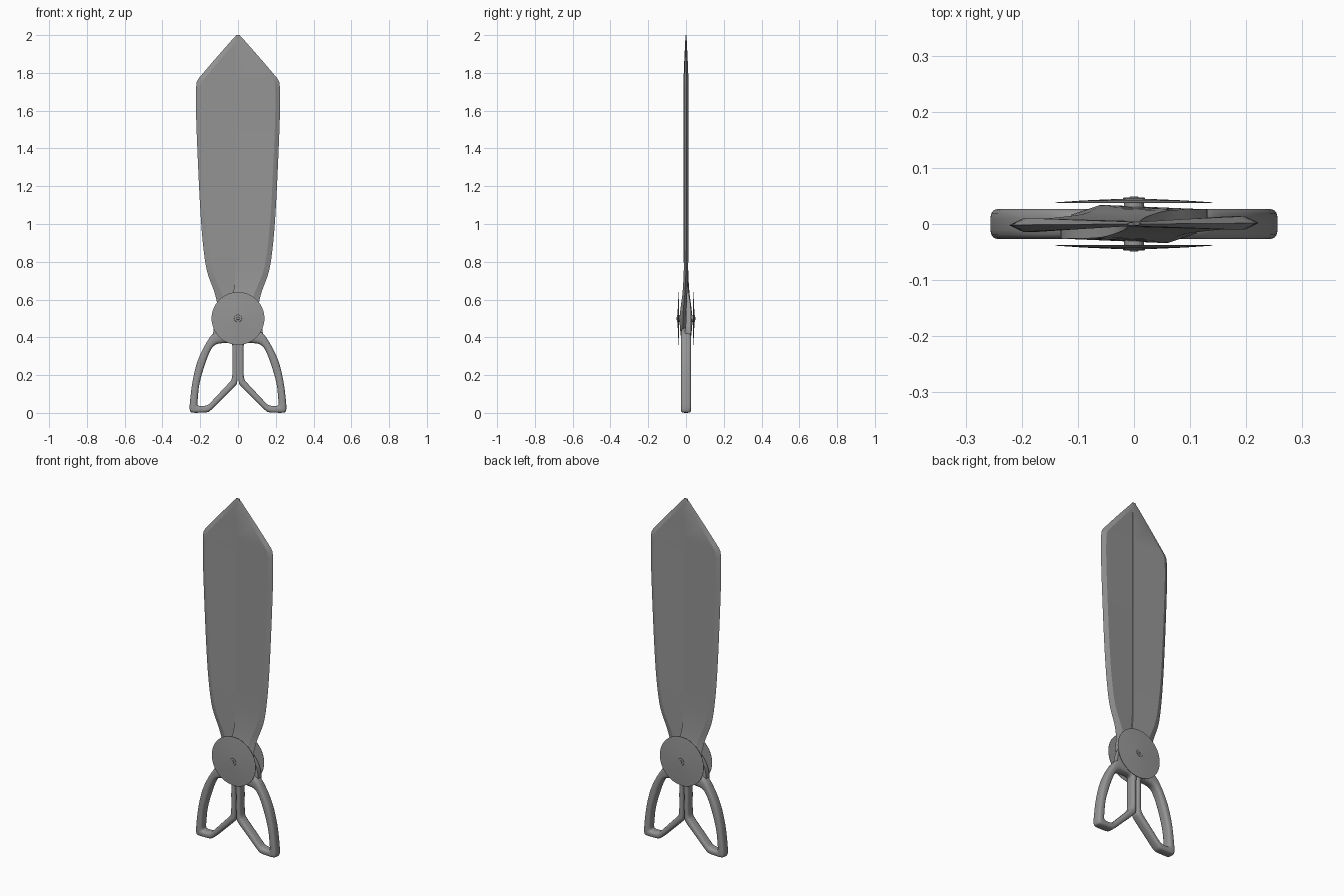
import bpy, bmesh, math
from mathutils import Vector

steel = bpy.data.materials.new("grey steel")
steel.diffuse_color = (0.3, 0.3, 0.3, 1)


def catmull(pts, n, closed):
    """Smooth interpolation through tuples of any length."""
    out, m = [], len(pts)
    at = (lambda k: pts[k % m]) if closed else (lambda k: pts[max(0, min(m - 1, k))])
    for i in range(m if closed else m - 1):
        for s in range(n):
            t = s / n
            a, b, c, d = at(i - 1), at(i), at(i + 1), at(i + 2)
            out.append(tuple(0.5 * (2 * q + (r - p) * t + (2 * p - 5 * q + 4 * r - w) * t * t
                                    + (3 * q - p - 3 * r + w) * t ** 3)
                             for p, q, r, w in zip(a, b, c, d)))
    if not closed:
        out.append(pts[-1])
    return out


def loft(name, rings, closed, angle):
    """Skin a list of equal rings; open lofts get end caps."""
    bm = bmesh.new()
    vr = [[bm.verts.new(p) for p in r] for r in rings]
    n, m = len(vr), len(vr[0])
    for i in range(n if closed else n - 1):
        a, b = vr[i], vr[(i + 1) % n]
        for j in range(m):
            bm.faces.new((a[j], a[(j + 1) % m], b[(j + 1) % m], b[j]))
    if not closed:
        bm.faces.new(vr[0])
        bm.faces.new(vr[-1])
    bmesh.ops.recalc_face_normals(bm, faces=bm.faces)
    me = bpy.data.meshes.new(name)
    bm.to_mesh(me)
    bm.free()
    me.materials.append(steel)
    ob = bpy.data.objects.new(name, me)
    bpy.context.collection.objects.link(ob)
    bpy.ops.object.select_all(action='DESELECT')
    ob.select_set(True)
    bpy.context.view_layer.objects.active = ob
    bpy.ops.object.shade_smooth_by_angle(angle=math.radians(angle))
    return ob


# Blade sections: z, inner x, outer x, bevel width, front y, back y, inner front y, inner back y
body = [
    (0.38, -0.13, 0.01, 0.02, -0.024, 0.010, -0.022, 0.010),
    (0.44, -0.13, 0.07, 0.03, -0.031, 0.002, -0.026, 0.004),
    (0.50, -0.11, 0.11, 0.05, -0.034, 0.000, -0.026, 0.000),
    (0.57, -0.06, 0.11, 0.04, -0.027, 0.003, -0.024, 0.000),
    (0.64, -0.025, 0.125, 0.035, -0.018, 0.007, -0.014, 0.000),
    (0.75, -0.013, 0.164, 0.03, -0.012, 0.011, -0.007, 0.001),
    (0.88, -0.012, 0.184, 0.027, -0.010, 0.013, -0.005, 0.002),
    (1.05, -0.012, 0.198, 0.025, -0.010, 0.014, -0.005, 0.002),
    (1.30, -0.012, 0.211, 0.025, -0.010, 0.014, -0.005, 0.002),
    (1.58, -0.012, 0.222, 0.025, -0.010, 0.014, -0.005, 0.002),
    (1.72, -0.012, 0.222, 0.025, -0.010, 0.014, -0.005, 0.002),
]
tip = [
    (1.75, -0.012, 0.219, 0.026, -0.010, 0.014, -0.005, 0.002),
    (1.77, -0.012, 0.209, 0.030, -0.010, 0.013, -0.005, 0.002),
    (1.87, -0.012, 0.124, 0.030, -0.007, 0.009, -0.005, 0.002),
    (1.97, -0.012, 0.036, 0.025, -0.004, 0.004, -0.004, 0.002),
    (1.99, -0.012, 0.018, 0.018, -0.003, 0.003, -0.003, 0.002),
    (2.00, -0.010, 0.004, 0.007, -0.002, 0.002, -0.002, 0.002),
]


def blade_ring(s):
    z, xi, xo, bev, f, b, fi, bi = s
    xb = xo - bev
    return [(xi, fi, z), (xb, f, z), (xo, (f + b) / 2, z), (xb, b, z), (xi, bi, z)]


# Finger loop: matching outer (x, z) and inner (x, z) points around the opening
finger = [
    (0.002, 0.40, 0.030, 0.352), (0.002, 0.30, 0.030, 0.30), (0.002, 0.21, 0.030, 0.21),
    (0.004, 0.165, 0.033, 0.182), (0.015, 0.142, 0.045, 0.162), (0.08, 0.077, 0.100, 0.103),
    (0.142, 0.016, 0.150, 0.050), (0.165, 0.003, 0.165, 0.040), (0.20, 0.001, 0.19, 0.036),
    (0.243, 0.002, 0.207, 0.038), (0.255, 0.015, 0.214, 0.046), (0.254, 0.06, 0.213, 0.075),
    (0.240, 0.17, 0.203, 0.16), (0.212, 0.28, 0.172, 0.265), (0.165, 0.375, 0.143, 0.335),
    (0.12, 0.43, 0.112, 0.364), (0.05, 0.45, 0.06, 0.370), (0.012, 0.44, 0.036, 0.366),
]


def finger_ring(p):
    """Rounded-box section between an outer and an inner point."""
    o, i = Vector((p[0], 0, p[1])), Vector((p[2], 0, p[3]))
    mid, half, ring = (o + i) / 2, (o - i) / 2, []
    for k in range(16):
        a = math.tau * (k + 0.5) / 16
        c, s = math.cos(a), math.sin(a)
        u = math.copysign(abs(c) ** 0.6, c) / 0.988
        v = math.copysign(abs(s) ** 0.6, s) / 0.988
        ring.append(mid + half * u + Vector((0, 0.027 * v, 0)))
    return ring


# Washer profile (radius, depth): shallow cone with a small rivet in the middle
washer = [(0.14, 0.037), (0.14, 0.0385), (0.09, 0.042), (0.02, 0.045), (0.019, 0.047),
          (0.008, 0.047), (0.007, 0.049), (0.001, 0.049), (0.001, 0.038), (0.02, 0.037)]

# Each half of the scissors is the other one turned half round
for side, turn in (("right", 0), ("left", math.pi)):
    parts = [
        loft(side + "_blade", [blade_ring(s) for s in catmull(body, 4, False) + tip], False, 20),
        loft(side + "_finger_loop", [finger_ring(p) for p in catmull(finger, 4, True)], True, 50),
    ]
    front = "front" if turn == 0 else "back"
    parts.append(loft(front + "_pivot_washer",
                      [[(r * math.cos(math.tau * k / 48), -d, 0.5 + r * math.sin(math.tau * k / 48))
                        for k in range(48)] for r, d in washer], True, 30))
    for ob in parts:
        ob.rotation_euler.z = turn

# Rivet shaft joining the washers
bpy.ops.mesh.primitive_cylinder_add(vertices=24, radius=0.018, depth=0.09,
                                    location=(0, 0, 0.5), rotation=(math.pi / 2, 0, 0))
shaft = bpy.context.object
shaft.name = "rivet_shaft"
shaft.data.materials.append(steel)
